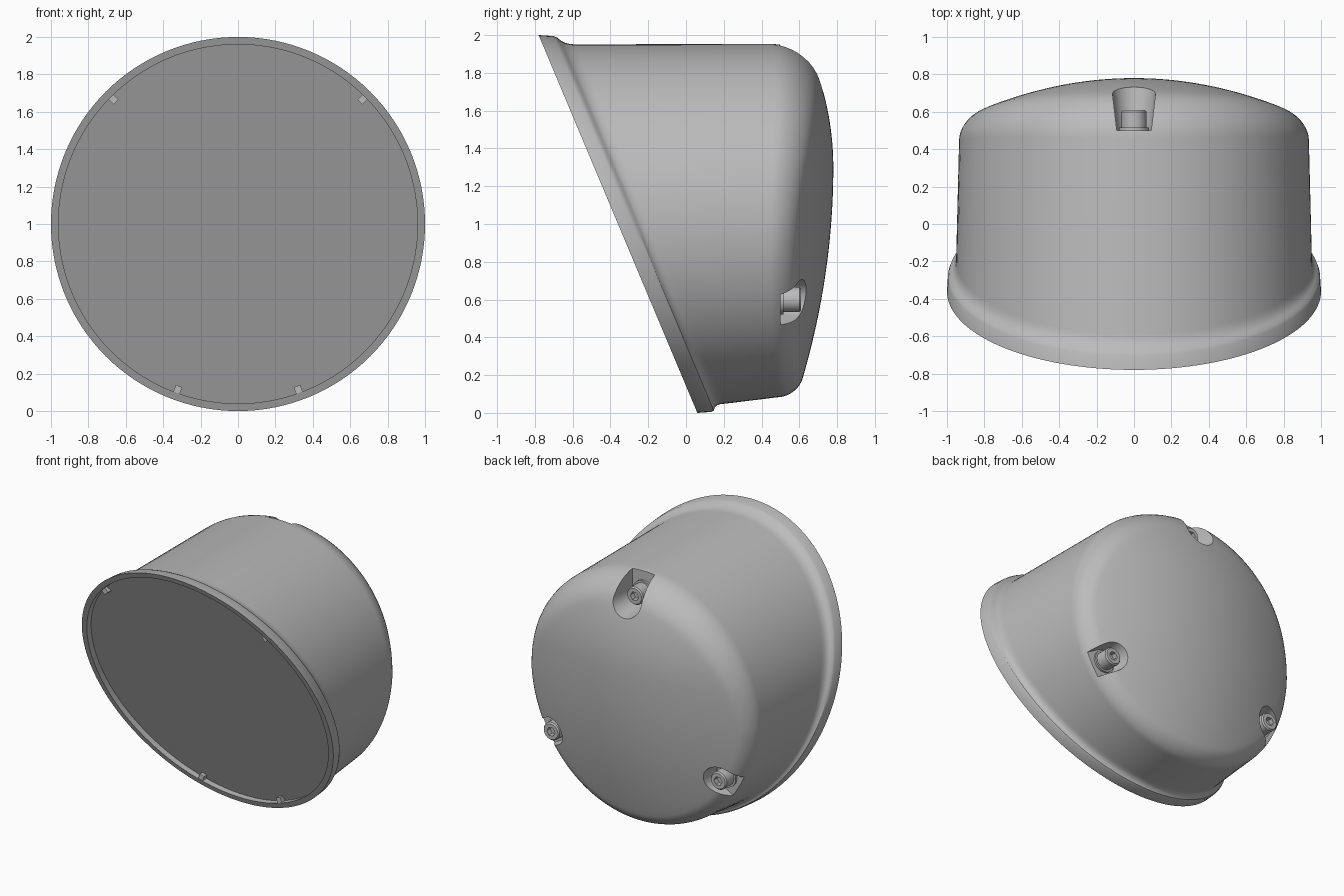
import bpy, bmesh, math
from math import sin, cos, pi, radians

cube = bpy.data.objects.get("Cube")
if cube:
    bpy.data.objects.remove(cube)

grey = bpy.data.materials.new("mid_grey")
grey.use_nodes = True
grey.diffuse_color = (0.5, 0.5, 0.5, 1)
grey.node_tree.nodes["Principled BSDF"].inputs["Base Color"].default_value = (0.5, 0.5, 0.5, 1)


def make_object(name, bm):
    bmesh.ops.recalc_face_normals(bm, faces=bm.faces)
    mesh = bpy.data.meshes.new(name)
    bm.to_mesh(mesh)
    bm.free()
    mesh.materials.append(grey)
    obj = bpy.data.objects.new(name, mesh)
    bpy.context.collection.objects.link(obj)
    return obj


def select_only(obj):
    bpy.ops.object.select_all(action='DESELECT')
    obj.select_set(True)
    bpy.context.view_layer.objects.active = obj


def smooth(obj, angle=32):
    select_only(obj)
    bpy.ops.object.shade_smooth_by_angle(angle=radians(angle))


def loft(bm, rings):
    """Skin a list of closed point loops and cap both ends."""
    loops = [[bm.verts.new(p) for p in ring] for ring in rings]
    n = len(loops[0])
    for a, b in zip(loops, loops[1:]):
        for i in range(n):
            j = (i + 1) % n
            bm.faces.new((a[i], a[j], b[j], b[i]))
    bm.faces.new(loops[0])
    bm.faces.new(loops[-1])


def slant(z):
    """Depth of the sloping front plane at a height."""
    return -0.36 - 0.42 * (z - 1)


def dome(x, z):
    """Depth of the bulging back surface."""
    bend = 0.33 if z > 1.3 else 0.13
    return 0.78 - bend * (z - 1.3) ** 2 - 0.25 * x * x


# Housing: slanted rim, recessed front, round body, filleted domed back
SEG = 128
angles = [2 * pi * i / SEG for i in range(SEG)]
rim = [(0.96, 0.05), (0.96, 0), (1, 0), (0.995, 0.075), (0.988, 0.092),
       (0.972, 0.104), (0.96, 0.12), (0.953, 0.145), (0.951, 0.17)]
rings = [[(r * cos(t), slant(1 + r * sin(t)) + off, 1 + r * sin(t)) for t in angles]
         for r, off in rim]


def back_point(t, roll, shrink):
    body_r = 0.935 + 0.018 * sin(t)
    fillet = 0.1 + 0.08 * max(0, sin(t))
    r = (body_r - fillet + fillet * sin(roll)) * shrink
    x, z = r * cos(t), 1 + r * sin(t)
    return (x, dome(x, z) - fillet * (1 - cos(roll)), z)


for k in range(10):
    rings.append([back_point(t, pi / 2 * (1 - k / 9), 1) for t in angles])
for k in range(1, 20):
    rings.append([back_point(t, 0, 1 - k / 20) for t in angles])
bm = bmesh.new()
loft(bm, rings)
housing = make_object("housing", bm)

# Three U-shaped screw pockets, open to the outside
SCREW_ANGLES = [radians(a) for a in (90, 210, 330)]
SCREW_R = 0.8
bm = bmesh.new()
for t in SCREW_ANGLES:
    layers = []
    for y, w in ((0.5, 0.092), (0.95, 0.145)):
        outline = [(SCREW_R + w * cos(a), w * sin(a))
                   for a in (pi / 2 + pi * i / 20 for i in range(21))]
        outline += [(1.15, -w), (1.15, w)]
        layers.append([(u * cos(t) - v * sin(t), y, 1 + u * sin(t) + v * cos(t))
                       for u, v in outline])
    loft(bm, layers)
cutter = make_object("pocket_cutter", bm)
cutter.hide_render = True
cut = housing.modifiers.new("pockets", 'BOOLEAN')
cut.operation = 'DIFFERENCE'
cut.solver = 'EXACT'
cut.object = cutter
select_only(housing)
bpy.ops.object.modifier_apply(modifier=cut.name)
bpy.data.objects.remove(cutter)
smooth(housing)

# Socket screws standing in the pockets
HEX = -0.034
head = [(0.08, 0.49), (0.08, 0.515), (0.066, 0.515), (0.066, 0.6), (0.058, 0.61),
        (HEX, 0.61), (HEX, 0.57)]


def head_radius(r, a):
    """A negative radius means a hexagon."""
    return r if r > 0 else -r * cos(pi / 6) / cos(a % (pi / 3) - pi / 6)


for i, t in enumerate(SCREW_ANGLES):
    cx, cz = SCREW_R * cos(t), 1 + SCREW_R * sin(t)
    turns = [2 * pi * k / 36 for k in range(36)]
    bm = bmesh.new()
    loft(bm, [[(cx + head_radius(r, a) * cos(a), y, cz + head_radius(r, a) * sin(a))
               for a in turns] for r, y in head])
    smooth(make_object(f"screw_{i + 1}", bm))

# Small retaining tabs inside the front rim
for i, deg in enumerate((45, 135, -70, -110)):
    t = radians(deg)
    bm = bmesh.new()
    bmesh.ops.create_cube(bm, size=1)
    tab = make_object(f"retaining_tab_{i + 1}", bm)
    z = 1 + 0.942 * sin(t)
    tab.scale = (0.04, 0.05, 0.036)
    tab.rotation_euler = (0, -t, 0)
    tab.location = (0.942 * cos(t), slant(z) + 0.037, z)
